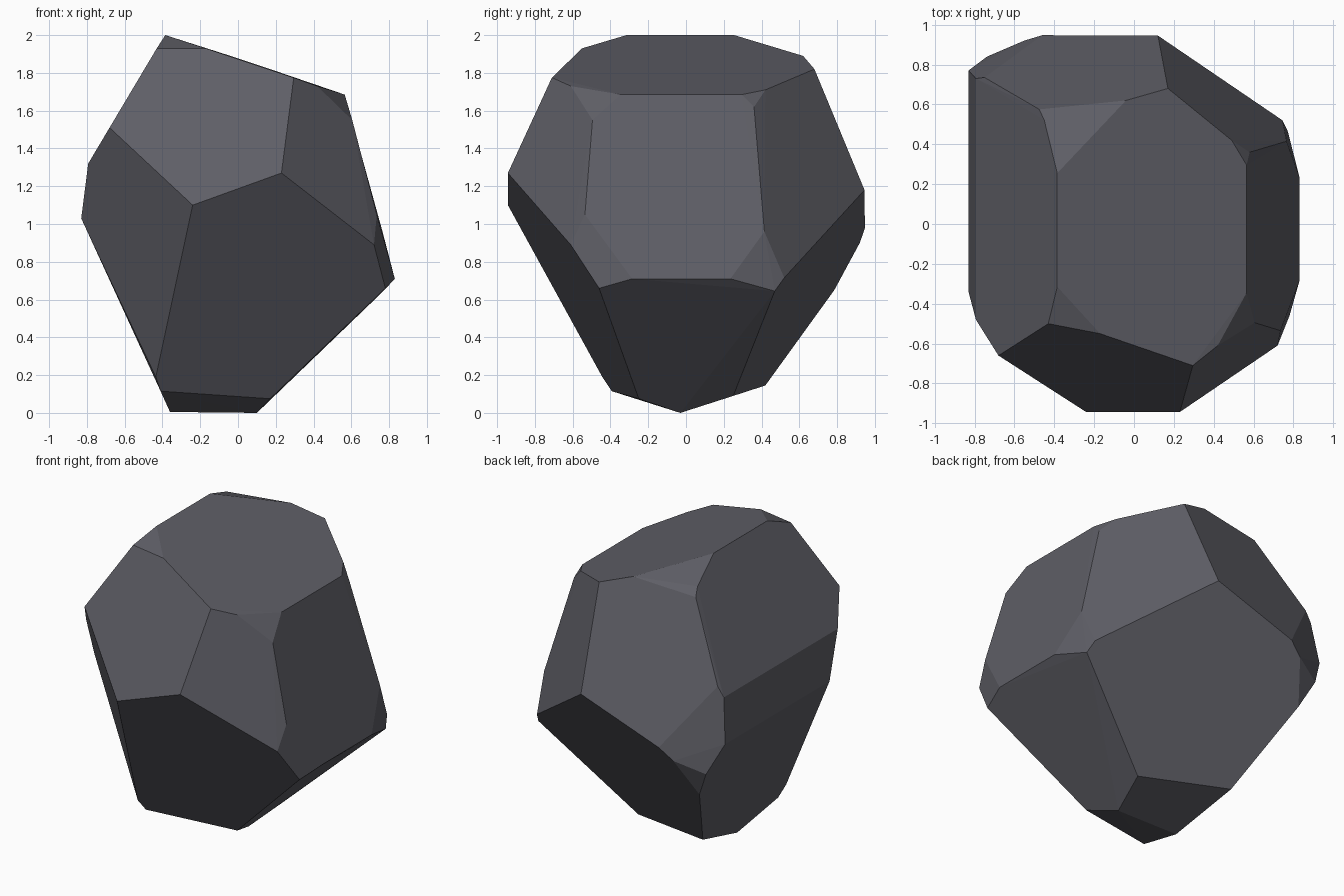
import bpy, bmesh, math

# Corner points of the chipped boulder, grouped by region
crown = [(-.385, -.315, 2), (-.385, .255, 2), (-.17, -.55, 1.93), (.295, -.71, 1.775),
         (.42, -.61, 1.73), (.565, -.345, 1.685), (.565, .295, 1.685), (.49, .42, 1.71),
         (.17, .68, 1.82), (-.04, .62, 1.89), (-.475, .575, 1.85), (-.45, .52, 1.895),
         (-.43, -.50, 1.93)]
front = [(-.68, -.66, 1.51), (-.24, -.943, 1.10), (.23, -.943, 1.27), (.72, -.61, .89)]
right = [(.605, -.495, 1.55), (.735, -.535, 1.05), (.58, .36, 1.62), (.765, .415, .96),
         (.83, -.285, .71), (.83, .235, .71), (.78, -.46, .66), (.77, .47, .645), (.745, .52, .715)]
left = [(-.793, -.48, 1.32), (-.793, .73, 1.32), (-.83, -.34, 1.03), (-.83, .77, 1.03),
        (-.75, .735, 1.385)]
back = [(.12, .945, 1.18), (-.46, .947, .977), (-.55, .92, .90), (-.737, .84, .83),
        (-.65, .785, .65)]
base = [(-.36, -.03, .005), (.10, -.03, 0), (-.41, -.393, .115), (-.435, -.443, .19),
        (.17, -.25, .075), (.18, .25, .09), (-.42, .42, .145)]

# Wrap the corners in a convex shell and merge the near-flat triangles
bm = bmesh.new()
for p in crown + front + right + left + back + base:
    bm.verts.new(p)
bmesh.ops.convex_hull(bm, input=bm.verts[:])
bmesh.ops.dissolve_limit(bm, angle_limit=math.radians(2), verts=bm.verts[:], edges=bm.edges[:])
bmesh.ops.recalc_face_normals(bm, faces=bm.faces[:])

mesh = bpy.data.meshes.new("boulder")
bm.to_mesh(mesh)
bm.free()

# Single dark stone colour, flat facets
stone = bpy.data.materials.new("dark grey stone")
stone.diffuse_color = (.112, .112, .132, 1)
mesh.materials.append(stone)
boulder = bpy.data.objects.new("boulder", mesh)
bpy.context.collection.objects.link(boulder)
